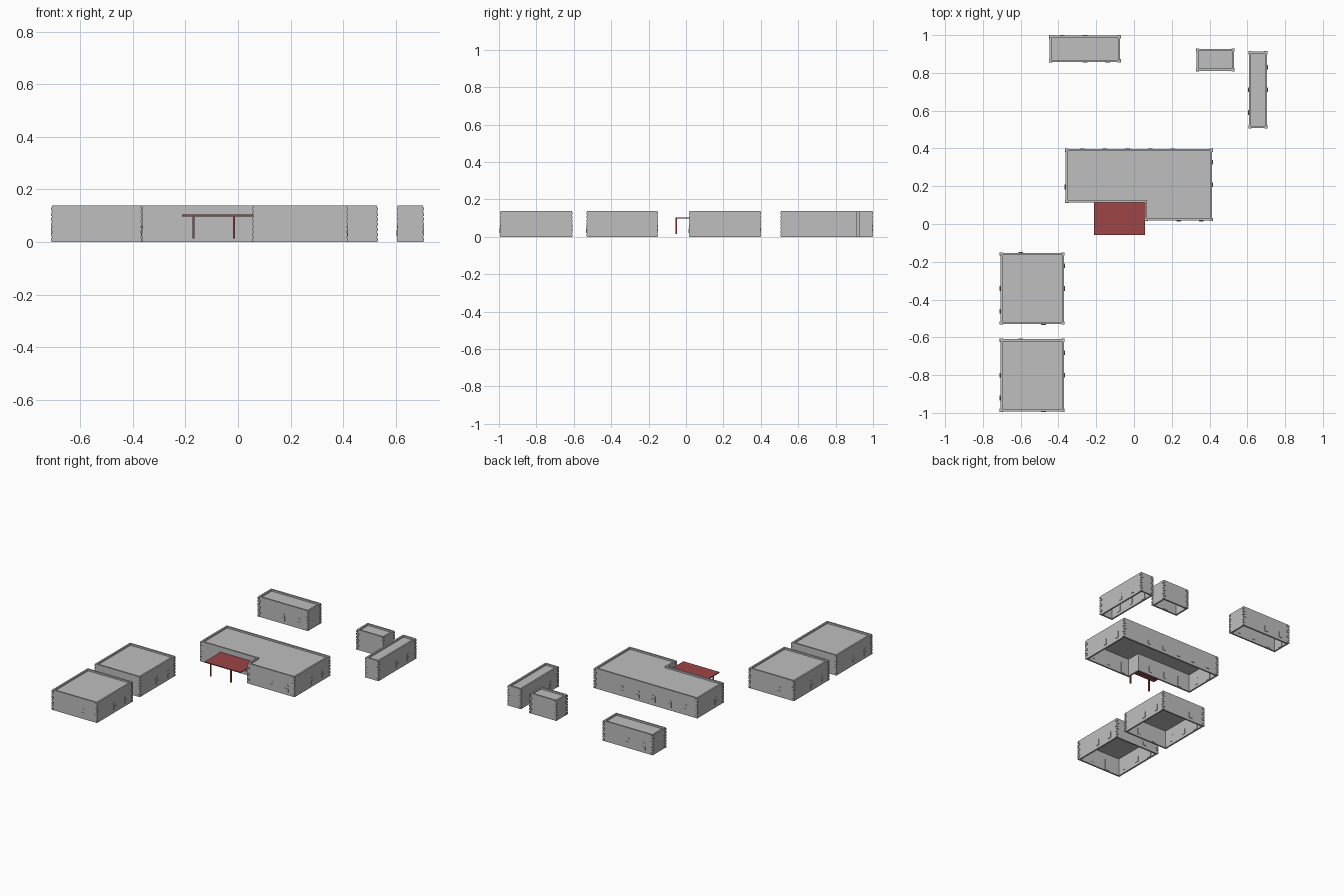
import bpy, bmesh, math
from mathutils import Vector

if "Cube" in bpy.data.objects:
    bpy.data.objects.remove(bpy.data.objects["Cube"])

H, T = 0.138, 0.011          # wall height and thickness
SLOT = 0.12                  # spacing of door and windows along a wall


def material(name, rgb):
    m = bpy.data.materials.new(name)
    m.diffuse_color = (*rgb, 1)
    m.use_nodes = True
    m.node_tree.nodes["Principled BSDF"].inputs["Base Color"].default_value = m.diffuse_color
    return m


GREY = material("stone_grey", (0.52, 0.52, 0.52))
RED = material("canopy_red", (0.34, 0.06, 0.06))


def finish(bm, name, mat):
    bmesh.ops.recalc_face_normals(bm, faces=bm.faces[:])
    me = bpy.data.meshes.new(name)
    bm.to_mesh(me)
    bm.free()
    me.materials.append(mat)
    ob = bpy.data.objects.new(name, me)
    bpy.context.collection.objects.link(ob)
    return ob


def prism(bm, points, shift):
    """Extrude a closed outline of 3D points along a vector."""
    a = [bm.verts.new(p) for p in points]
    b = [bm.verts.new(Vector(p) + Vector(shift)) for p in points]
    n = len(a)
    bm.faces.new(a)
    bm.faces.new(b[::-1])
    for i in range(n):
        j = (i + 1) % n
        bm.faces.new((a[i], a[j], b[j], b[i]))


def box(bm, x0, x1, y0, y1, z0, z1):
    prism(bm, [(x0, y0, z0), (x1, y0, z0), (x1, y1, z0), (x0, y1, z0)], (0, 0, z1 - z0))


def edges_of(poly):
    """Start, direction, outward normal and length of each wall (counterclockwise)."""
    out = []
    for i, p in enumerate(poly):
        p, q = Vector((*p, 0)), Vector((*poly[(i + 1) % len(poly)], 0))
        d = (q - p).normalized()
        out.append((p, d, Vector((d.y, -d.x, 0)), (q - p).length))
    return out


def building(name, poly):
    walls = edges_of(poly)
    inner = [p - T * (walls[i - 1][2] + n) for i, (p, d, n, w) in enumerate(walls)]

    # hollow wall shell, open below
    bm = bmesh.new()
    outer = [e[0] for e in walls]
    up = Vector((0, 0, H))
    rings = [[bm.verts.new(p + o) for p in pts]
             for pts, o in ((outer, up * 0), (outer, up), (inner, up), (inner, up * 0))]
    k = len(poly)
    for r in range(4):
        a, b = rings[r], rings[(r + 1) % 4]
        for i in range(k):
            j = (i + 1) % k
            bm.faces.new((a[i], a[j], b[j], b[i]))
    finish(bm, name + "_walls", GREY)

    # flat roof sunk behind the parapet
    bm = bmesh.new()
    prism(bm, [p + Vector((0, 0, 0.122)) for p in inner], (0, 0, 0.005))
    finish(bm, name + "_roof", GREY)

    # alternating corner stones on outward corners
    bm = bmesh.new()
    for i, (p, d, n, w) in enumerate(walls):
        dp, np_ = walls[i - 1][1], walls[i - 1][2]
        if dp.cross(d).z < 0:
            continue
        for s in range(7):
            la, lb = (0.018, 0.011) if s % 2 else (0.011, 0.018)
            c = p + 0.003 * (n + np_)
            z = Vector((0, 0, 0.002 + s * 0.0195))
            prism(bm, [c + z, c + d * la + z, c + d * la - dp * lb + z, c - dp * lb + z],
                  (0, 0, 0.013))
    finish(bm, name + "_corner_stones", GREY)

    # arched windows, with a door on the inside in the first slot of each wall
    win, door = bmesh.new(), bmesh.new()
    for p, d, n, w in walls:
        count = int(w / 0.117)
        for s in range(count):
            mid = p + d * (w / 2 + (s - (count - 1) / 2) * SLOT)

            def at(u, z, off):
                return mid + d * u + n * off + Vector((0, 0, z))
            if s == 0:
                prism(door, [at(u, z, -T + 0.001) for u, z in
                             ((-.016, .004), (.016, .004), (.016, .078), (-.016, .078))],
                      n * -0.004)
                continue
            r = 0.0125
            arch = [(-r, .021), (r, .021)] + [
                (r * math.cos(a), .059 + r * math.sin(a))
                for a in (math.pi * t / 8 for t in range(9))]
            prism(win, [at(u, z, 0.002) for u, z in arch], n * -(T + 0.004))
            prism(win, [at(u, z, 0.004) for u, z in
                        ((-r, .021), (r, .021), (r, .045), (-r, .045))], n * -0.004)
    finish(win, name + "_windows", GREY)
    finish(door, name + "_doors", GREY)


def rect(x0, x1, y0, y1):
    return [(x0, y0), (x1, y0), (x1, y1), (x0, y1)]


# the six buildings
building("back_house", rect(-0.447, -0.073, 0.858, 0.997))
building("small_shed", rect(0.33, 0.53, 0.811, 0.927))
building("narrow_house", rect(0.608, 0.705, 0.508, 0.912))
building("main_house", [(-0.363, 0.115), (0.059, 0.115), (0.059, 0.018), (0.414, 0.018),
                        (0.414, 0.397), (-0.363, 0.397)])
building("middle_house", rect(-0.708, -0.37, -0.53, -0.153))
building("front_house", rect(-0.708, -0.37, -0.992, -0.61))

# porch canopy and its two posts
bm = bmesh.new()
box(bm, -0.213, 0.059, -0.057, 0.115, 0.098, 0.104)
finish(bm, "porch_canopy", RED)
for label, x in (("left", -0.169), ("right", -0.015)):
    bm = bmesh.new()
    box(bm, x - 0.004, x + 0.004, -0.057, -0.049, 0.014, 0.1)
    finish(bm, label + "_porch_post", RED)
